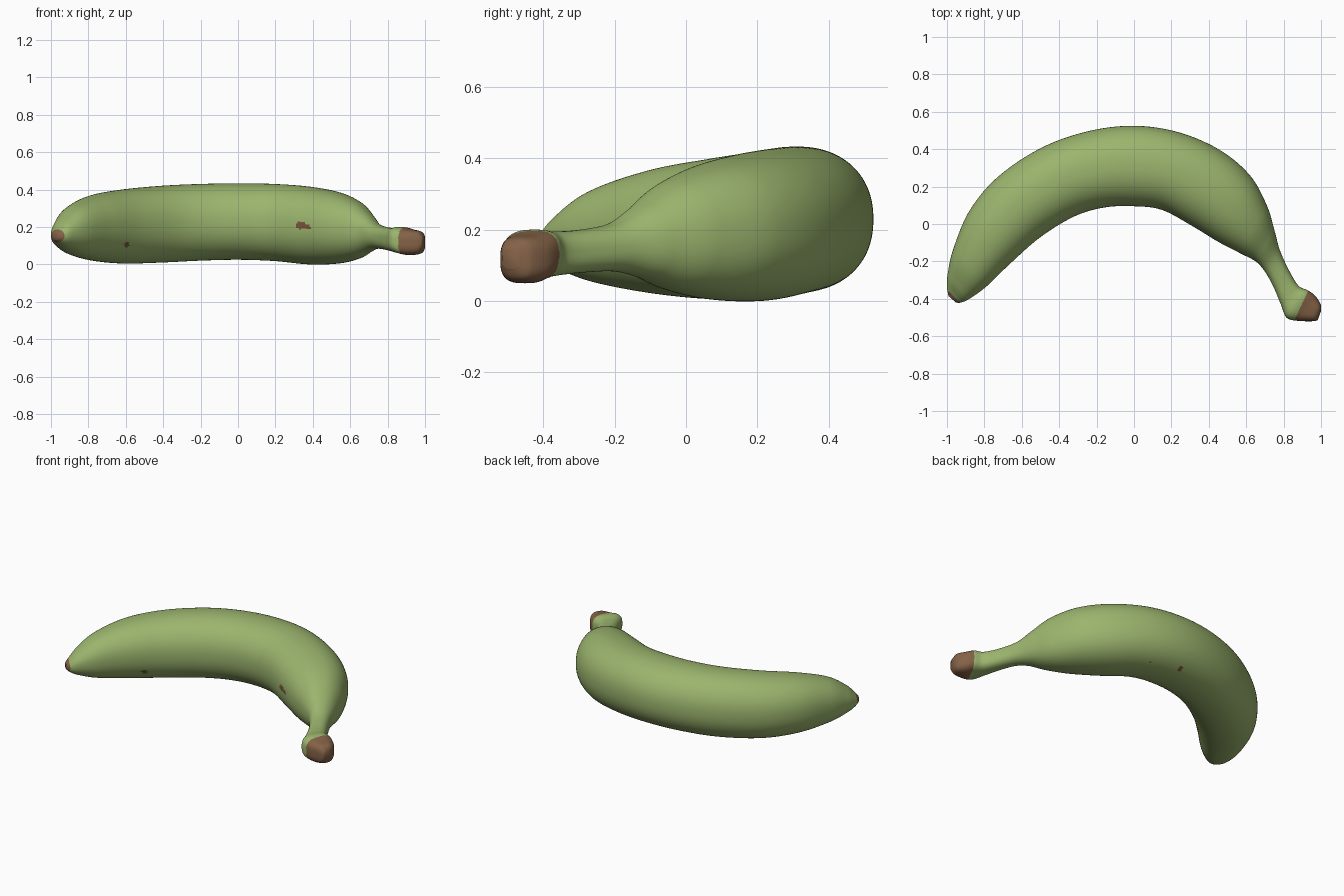
import bpy, bmesh, math
from mathutils import Vector

if "Cube" in bpy.data.objects:
    bpy.data.objects.remove(bpy.data.objects["Cube"])

# Stations from blossom tip to stem: outer x, y, inner x, y, low z, high z
ST = [
    (-.992, -.385, -.952, -.42, .13, .17),
    (-1.0, -.335, -.925, -.42, .11, .195),
    (-.995, -.26, -.88, -.40, .085, .245),
    (-.965, -.13, -.79, -.335, .05, .315),
    (-.88, .07, -.66, -.21, .02, .37),
    (-.73, .25, -.50, -.07, .005, .40),
    (-.50, .405, -.32, .04, .01, .42),
    (-.25, .495, -.16, .088, .02, .43),
    (0, .525, 0, .095, .025, .433),
    (.24, .49, .15, .075, .018, .43),
    (.46, .395, .31, -.01, 0, .415),
    (.62, .26, .45, -.095, .005, .385),
    (.71, .10, .565, -.155, .03, .335),
    (.75, -.03, .65, -.20, .065, .27),
    (.78, -.14, .70, -.255, .083, .22),
    (.83, -.25, .745, -.335, .08, .20),
    (.88, -.33, .785, -.43, .07, .195),
    (.93, -.355, .815, -.50, .06, .20),
    (.97, -.385, .87, -.517, .05, .188),
    (.998, -.43, .95, -.52, .06, .175),
    (1.0, -.465, .982, -.515, .09, .15),
]
STEPS, SIDES = 18, 144


def station(t):
    """Catmull-Rom interpolation of the stations."""
    i = min(int(t), len(ST) - 2)
    f = t - i
    a, b, c, d = (ST[max(0, min(len(ST) - 1, i + k))] for k in (-1, 0, 1, 2))
    return [.5 * (2 * q + (r - p) * f + (2 * p - 5 * q + 4 * r - s) * f * f
                  + (3 * q - p - 3 * r + s) * f ** 3) for p, q, r, s in zip(a, b, c, d)]


def spow(v, e):
    return math.copysign(abs(v) ** e, v)


def material(name, rgb):
    m = bpy.data.materials.new(name)
    m.diffuse_color = (*rgb, 1)
    m.use_nodes = True
    m.node_tree.nodes["Principled BSDF"].inputs["Base Color"].default_value = m.diffuse_color
    return m


# Peel lofted through superellipse sections, squarer at the stem end
bm = bmesh.new()
rings = []
n = (len(ST) - 1) * STEPS
for k in range(n + 1):
    t = k / STEPS
    ox, oy, ix, iy, lo, hi = station(t)
    e = 2 / (2.2 + .7 * max(0, min(1, (t - 14) / 3)))
    mid = Vector(((ox + ix) / 2, (oy + iy) / 2, (lo + hi) / 2))
    w = Vector(((ox - ix) / 2, (oy - iy) / 2, 0))
    h = Vector((0, 0, (hi - lo) / 2))
    rings.append([bm.verts.new(mid + w * spow(math.cos(a), e) + h * spow(math.sin(a), e))
                  for a in (2 * math.pi * j / SIDES for j in range(SIDES))])
for r0, r1 in zip(rings, rings[1:]):
    for j in range(SIDES):
        q = (j + 1) % SIDES
        bm.faces.new((r0[j], r0[q], r1[q], r1[j]))
bm.faces.new(rings[0])
bm.faces.new(rings[-1])
bmesh.ops.recalc_face_normals(bm, faces=bm.faces)

# Bruises: centre and radii
SPOTS = [
    (.335, -.03, .208, .028, .12, .02), (.37, -.04, .198, .024, .12, .012),
    (-.595, -.14, .105, .014, .1, .015),
    (.2, .38, .085, .018, .025, .05), (0, .42, .08, .02, .025, .05),
]


def colour(c):
    # cut stem end and dry blossom tip
    if (c.x - .89) * .13 - (c.y + .445) * .06 > 0 and c.x > .8:
        return 1
    if ((c.x + .965) / .038) ** 2 + ((c.z - .152) / .035) ** 2 < 1 and c.y < -.36:
        return 1
    for x, y, z, a, b, d in SPOTS:
        if ((c.x - x) / a) ** 2 + ((c.y - y) / b) ** 2 + ((c.z - z) / d) ** 2 < 1:
            return 2
    return 0


for f in bm.faces:
    f.smooth = True
    f.material_index = colour(f.calc_center_median())

me = bpy.data.meshes.new("banana_peel")
bm.to_mesh(me)
bm.free()
me.materials.append(material("peel green", (.33, .46, .155)))
me.materials.append(material("dry brown", (.23, .122, .062)))
me.materials.append(material("bruise brown", (.19, .09, .042)))
bpy.context.collection.objects.link(bpy.data.objects.new("banana_peel", me))
